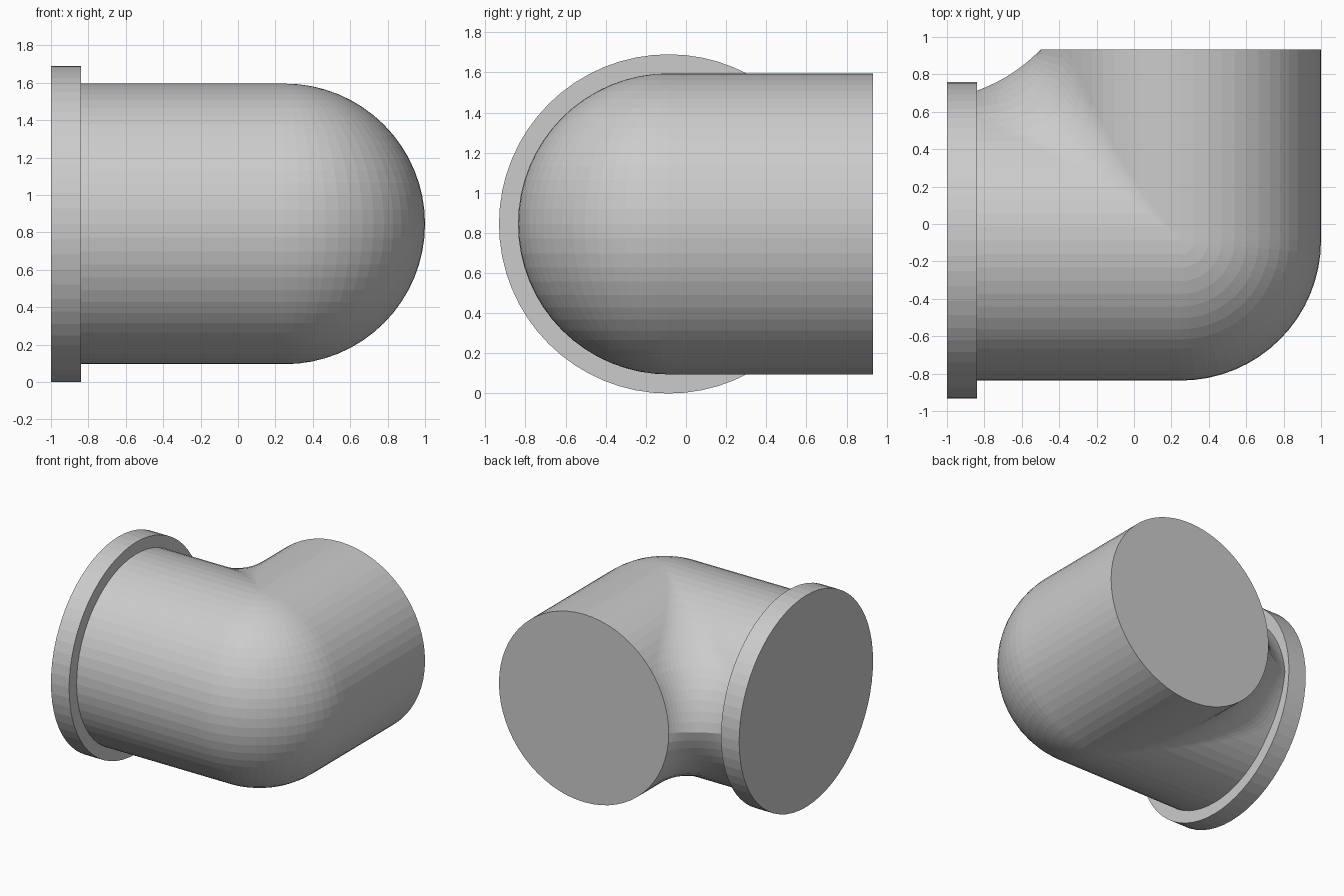
import bpy, bmesh
from math import sin, cos, pi, asin
from mathutils import Vector, Matrix

if "Cube" in bpy.data.objects:
    bpy.data.objects.remove(bpy.data.objects["Cube"])

R, CX, CY, CZ = 0.75, 0.25, -0.087, 0.845   # pipe radius and elbow centre
X0, Y1 = -0.84, 0.932                       # flange face and outlet face
SIDES, STEPS = 64, 16


def bezier(a, b, c, t):
    return a * (1 - t) ** 2 + b * 2 * t * (1 - t) + c * t * t


def path(s):
    """Horizontal line along the elbow; s = 1 inner side, s = -1 outer side."""
    start = Vector((X0, CY + R * s))
    end = Vector((CX - R * s, Y1))
    centre = Vector((CX, CY))
    if s <= 0:
        # outer side follows a ball-shaped corner
        bend = [centre + Vector((sin(a), -cos(a))) * (-R * s)
                for a in (pi / 2 * i / STEPS for i in range(STEPS + 1))]
    else:
        # inner side is a fillet that widens toward the crotch
        corner = Vector((CX - R * s, CY + R * s))
        d = min(0.64 * s * s, 0.41)
        p0 = Vector((max(-d, X0 - corner.x), 0))
        p1 = Vector((0, 0))
        p2 = Vector((0, min(d, Y1 - corner.y)))
        w = max(0, (asin(min(s, 1)) - asin(0.8)) / (pi / 2 - asin(0.8)))
        p0 = p0 + Vector((0, 0.05)) * w
        p1 = p1 + Vector((-0.146, 0.12)) * w
        start = start + Vector((0, 0.05)) * w
        bend = [corner + bezier(p0, p1, p2, i / STEPS) for i in range(STEPS + 1)]
    return [start] + bend + [end]


def finish(name, bm):
    bmesh.ops.remove_doubles(bm, verts=bm.verts, dist=0.0005)
    bmesh.ops.recalc_face_normals(bm, faces=bm.faces)
    mesh = bpy.data.meshes.new(name)
    bm.to_mesh(mesh)
    bm.free()
    obj = bpy.data.objects.new(name, mesh)
    bpy.context.collection.objects.link(obj)
    return obj


# Elbow pipe lofted around its section
bm = bmesh.new()
lines = []
for k in range(SIDES):
    a = 2 * pi * k / SIDES
    s = 0.0 if k % (SIDES // 2) == 0 else sin(a)
    lines.append([bm.verts.new((p.x, p.y, CZ + R * cos(a))) for p in path(s)])
for k in range(SIDES):
    a, b = lines[k], lines[(k + 1) % SIDES]
    for i in range(len(a) - 1):
        bm.faces.new((a[i], a[i + 1], b[i + 1], b[i]))
bm.faces.new([ln[-1] for ln in lines])
bm.faces.new([ln[0] for ln in lines])
finish("elbow_pipe", bm)

# Flange disc at the inlet
bm = bmesh.new()
bmesh.ops.create_cone(bm, cap_ends=True, segments=SIDES, radius1=0.845,
                      radius2=0.845, depth=0.16,
                      matrix=Matrix.Translation((-0.92, CY, CZ)) @ Matrix.Rotation(pi / 2, 4, 'Y'))
finish("flange", bm)
